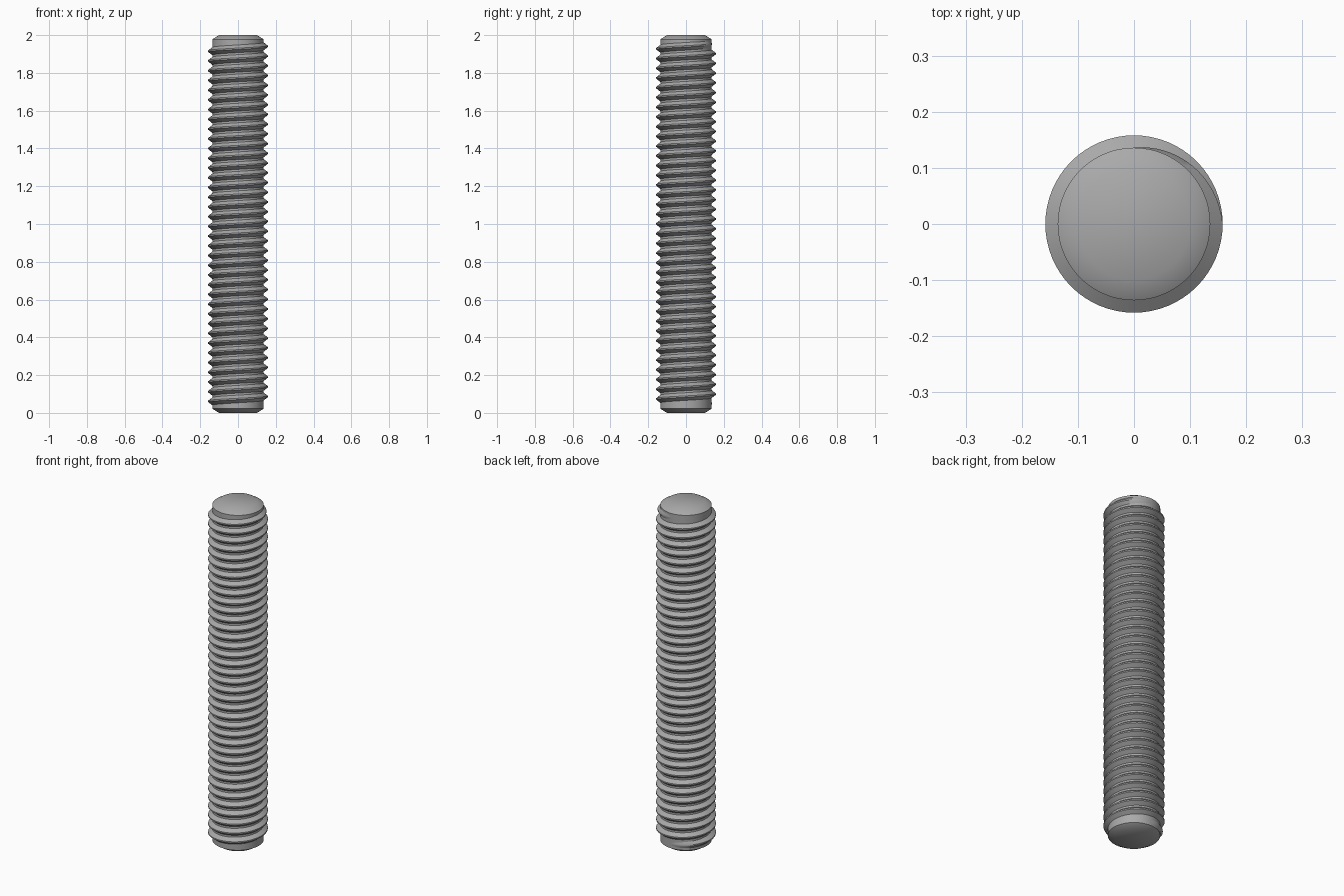
import bpy, bmesh, math

if "Cube" in bpy.data.objects:
    bpy.data.objects.remove(bpy.data.objects["Cube"], do_unlink=True)

STEPS = 64              # segments per turn
CORE, CREST = 0.136, 0.158
PITCH = 0.0515
TURNS = 37
START = 0.048           # height where the thread begins

steel = bpy.data.materials.new("grey_steel")
steel.use_nodes = True
colour = (0.40, 0.40, 0.40, 1)
steel.diffuse_color = colour
steel.node_tree.nodes["Principled BSDF"].inputs["Base Color"].default_value = colour


def finish(name, bm):
    bmesh.ops.recalc_face_normals(bm, faces=bm.faces)
    mesh = bpy.data.meshes.new(name)
    bm.to_mesh(mesh)
    bm.free()
    mesh.materials.append(steel)
    obj = bpy.data.objects.new(name, mesh)
    bpy.context.collection.objects.link(obj)
    bpy.ops.object.select_all(action='DESELECT')
    bpy.context.view_layer.objects.active = obj
    obj.select_set(True)
    bpy.ops.object.shade_smooth_by_angle(angle=math.radians(35))


def point(bm, radius, angle, z):
    return bm.verts.new((radius * math.cos(angle), radius * math.sin(angle), z))


# Rod core with chamfered ends
bm = bmesh.new()
rings = []
for radius, z in [(0.10, 0), (CORE, 0.022), (CORE, 1.978), (0.10, 2)]:
    rings.append([point(bm, radius, math.tau * i / STEPS, z) for i in range(STEPS)])
for low, high in zip(rings, rings[1:]):
    for i in range(STEPS):
        j = (i + 1) % STEPS
        bm.faces.new((low[i], low[j], high[j], high[i]))
bm.faces.new(rings[0][::-1])
bm.faces.new(rings[-1])
finish("rod_core", bm)

# Right-handed helical thread, fading into the core at both ends
bm = bmesh.new()
total = STEPS * TURNS
fade = STEPS / 4
sections = []
for i in range(total + 1):
    angle = math.pi / 2 + math.tau * i / STEPS
    z = START + PITCH * i / STEPS
    grow = min(1, i / fade, (total - i) / fade)
    outer = CORE + (CREST - CORE) * grow
    half = PITCH * 0.44 
    flat = PITCH * 0.07
    sections.append([point(bm, r, angle, z + dz) for r, dz in
                     [(CORE - 0.003, -half), (outer, -flat), (outer, flat), (CORE - 0.003, half)]])
for a, b in zip(sections, sections[1:]):
    for k in range(3):
        bm.faces.new((a[k], b[k], b[k + 1], a[k + 1]))
finish("helical_thread", bm)
